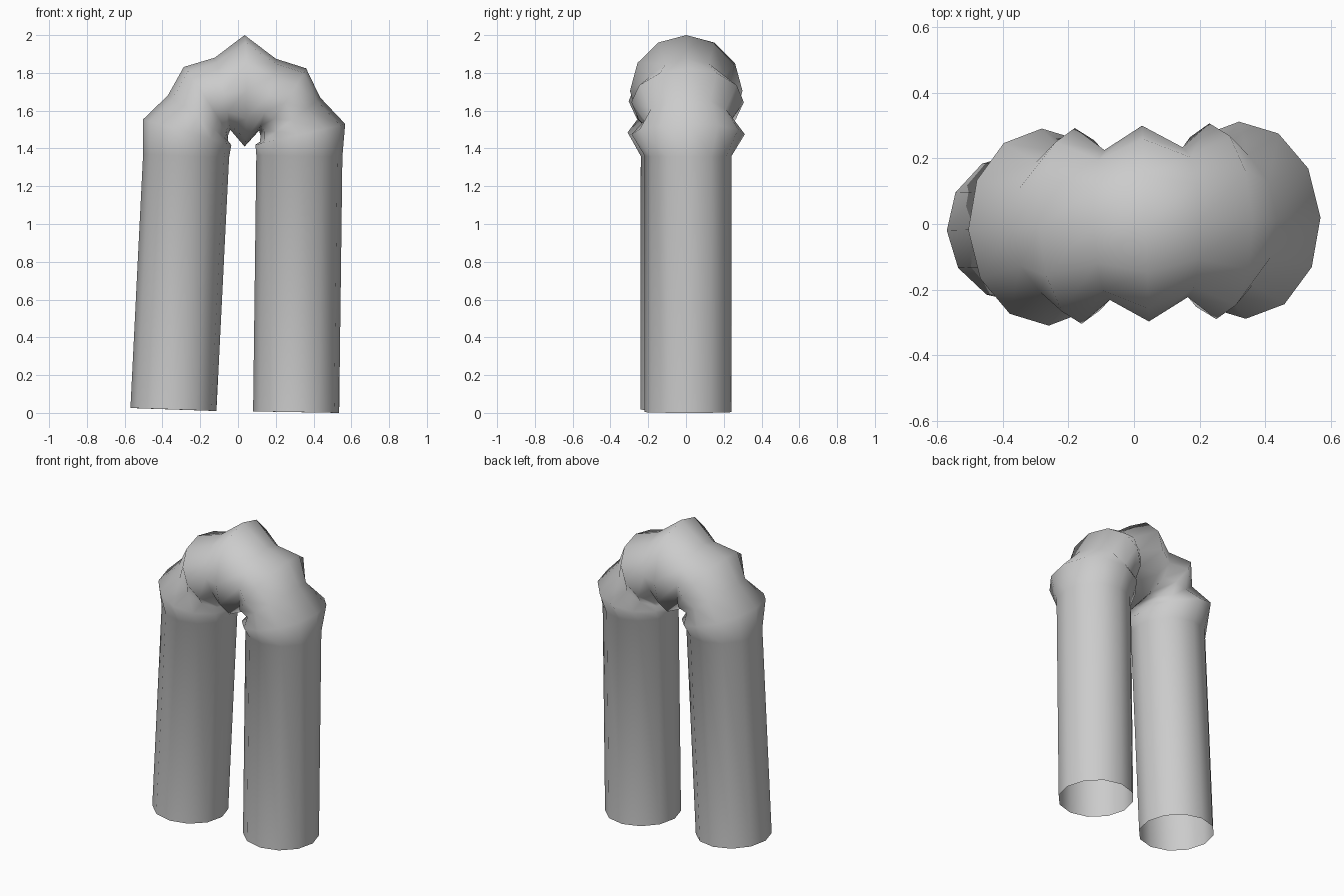
import bpy, bmesh, math
from mathutils import Matrix

if "Cube" in bpy.data.objects:
    bpy.data.objects.remove(bpy.data.objects["Cube"])

SIDES = 12

# Rings along the arch: centre x, centre z, tilt of outward axis (deg), in-plane radius, depth radius
RINGS = [
    (-0.342, 0.018, 178, 0.228, 0.230),  # left leg foot
    (-0.275, 1.360, 178, 0.228, 0.230),  # left leg top
    (-0.270, 1.485, 164, 0.244, 0.300),  # bulge
    (-0.212, 1.560, 143, 0.200, 0.228),  # valley
    (-0.170, 1.650, 123, 0.216, 0.298),  # bulge
    (-0.082, 1.690, 102, 0.195, 0.228),  # valley
    (0.035, 1.705, 90, 0.295, 0.298),    # crown bulge
    (0.156, 1.685, 77, 0.195, 0.228),
    (0.240, 1.645, 56, 0.216, 0.298),
    (0.275, 1.550, 37, 0.200, 0.228),
    (0.330, 1.475, 13, 0.244, 0.300),
    (0.325, 1.360, -1, 0.228, 0.230),    # right leg top
    (0.308, 0.004, -1, 0.228, 0.230),    # right leg foot
]


def add_ring(bm, cx, cz, tilt, r_plane, r_depth):
    t = math.radians(tilt)
    ring = []
    for i in range(SIDES):
        a = 2 * math.pi * i / SIDES
        u = r_plane * math.cos(a)
        ring.append(bm.verts.new((cx + u * math.cos(t),
                                  r_depth * math.sin(a),
                                  cz + u * math.sin(t))))
    return ring


# Open-ended bent tube, bridged ring to ring
bm = bmesh.new()
rings = [add_ring(bm, *r) for r in RINGS]
for lower, upper in zip(rings, rings[1:]):
    for i in range(SIDES):
        j = (i + 1) % SIDES
        bm.faces.new((lower[i], lower[j], upper[j], upper[i]))
bmesh.ops.recalc_face_normals(bm, faces=bm.faces)

# The whole arch is turned slightly about the vertical
bm.transform(Matrix.Rotation(math.radians(2), 4, 'Z'))
for f in bm.faces:
    f.smooth = True

mesh = bpy.data.meshes.new("bent_tube")
bm.to_mesh(mesh)
bm.free()
tube = bpy.data.objects.new("bent_tube", mesh)
bpy.context.collection.objects.link(tube)
